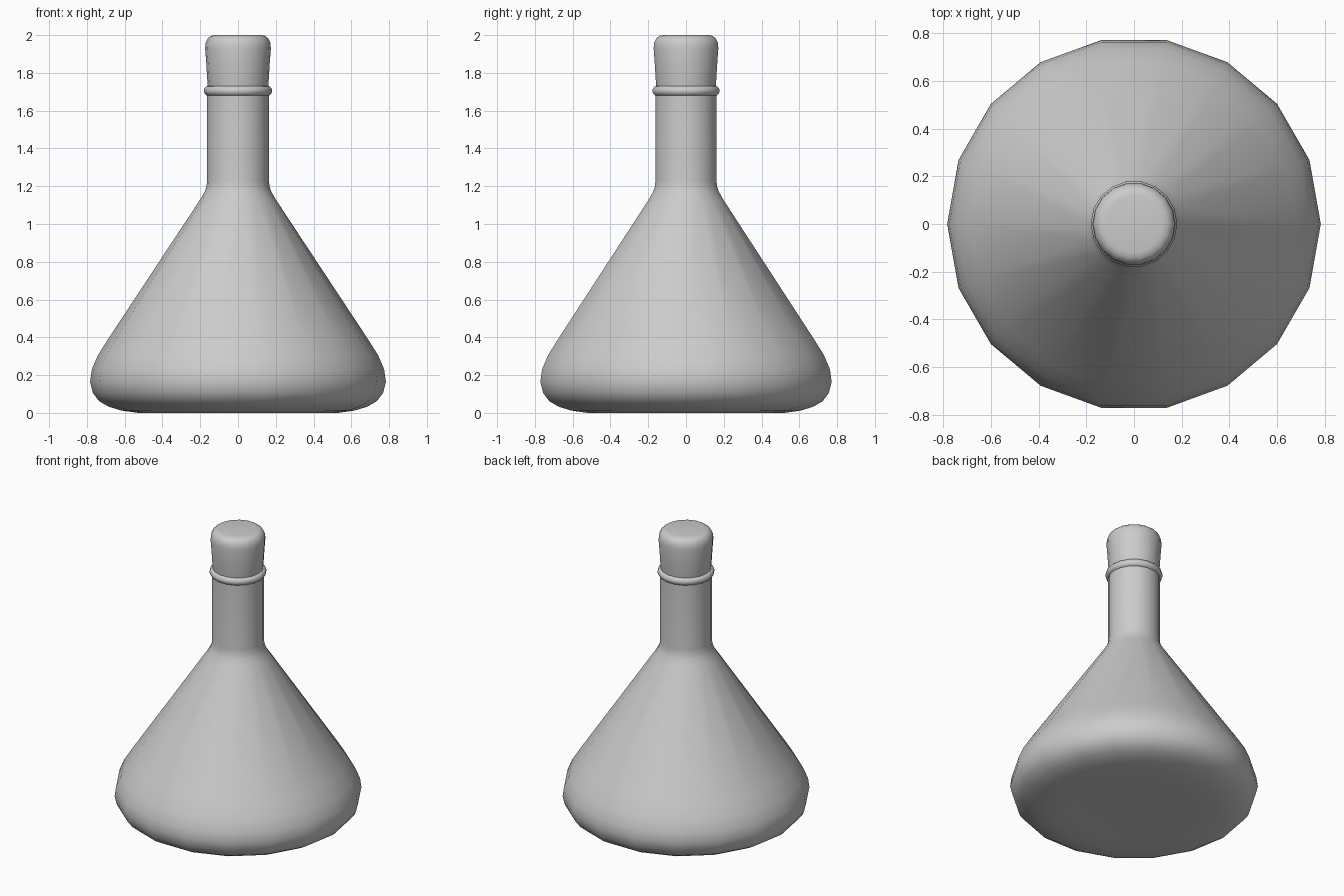
import bpy, bmesh, math

cube = bpy.data.objects.get("Cube")
if cube:
    bpy.data.objects.remove(cube)

SIDES = 18


def flat_colour(name, value):
    mat = bpy.data.materials.new(name)
    mat.use_nodes = True
    mat.diffuse_color = (value, value, value, 1)
    mat.node_tree.nodes["Principled BSDF"].inputs["Base Color"].default_value = (value, value, value, 1)
    return mat


grey = flat_colour("light grey", 0.6)


def lathe(name, profile, sharp=50):
    """Revolve (radius, height) points around z; zero-radius ends close to a point."""
    bm = bmesh.new()
    verts = [bm.verts.new((r, 0, z)) for r, z in profile]
    edges = [bm.edges.new(pair) for pair in zip(verts, verts[1:])]
    bmesh.ops.spin(bm, geom=verts + edges, cent=(0, 0, 0), axis=(0, 0, 1),
                   angle=math.tau, steps=SIDES, use_merge=True)
    bmesh.ops.remove_doubles(bm, verts=bm.verts, dist=0.0005)
    bmesh.ops.recalc_face_normals(bm, faces=bm.faces)
    mesh = bpy.data.meshes.new(name)
    bm.to_mesh(mesh)
    bm.free()
    obj = bpy.data.objects.new(name, mesh)
    bpy.context.collection.objects.link(obj)
    mesh.materials.append(grey)
    bpy.ops.object.select_all(action="DESELECT")
    obj.select_set(True)
    bpy.context.view_layer.objects.active = obj
    bpy.ops.object.shade_smooth_by_angle(angle=math.radians(sharp))
    return obj


# Flask: flat base, rounded shoulder, conical body, neck, beaded lip and mouth
base = [(0, 0.005), (0.4, 0.003), (0.53, 0), (0.62, 0.013), (0.685, 0.033),
        (0.735, 0.062), (0.768, 0.105), (0.783, 0.165), (0.774, 0.23),
        (0.742, 0.305), (0.685, 0.395)]
neck = [(0.2, 1.13), (0.177, 1.17), (0.167, 1.2), (0.164, 1.23), (0.164, 1.68)]
lip = [(0.157 + 0.024 * math.cos(a), 1.705 + 0.026 * math.sin(a))
       for a in (math.radians(d) for d in range(-60, 91, 30))]
mouth = [(0.14, 1.729), (0.138, 1.6)]
lathe("flask", base + neck + lip + mouth)

# Stopper: tapered plug with a rounded top
lathe("stopper", [(0, 1.6), (0.135, 1.6), (0.16, 1.72), (0.168, 1.85),
                  (0.174, 1.93), (0.171, 1.96), (0.16, 1.983),
                  (0.143, 1.996), (0.12, 2.0), (0, 2.0)])
